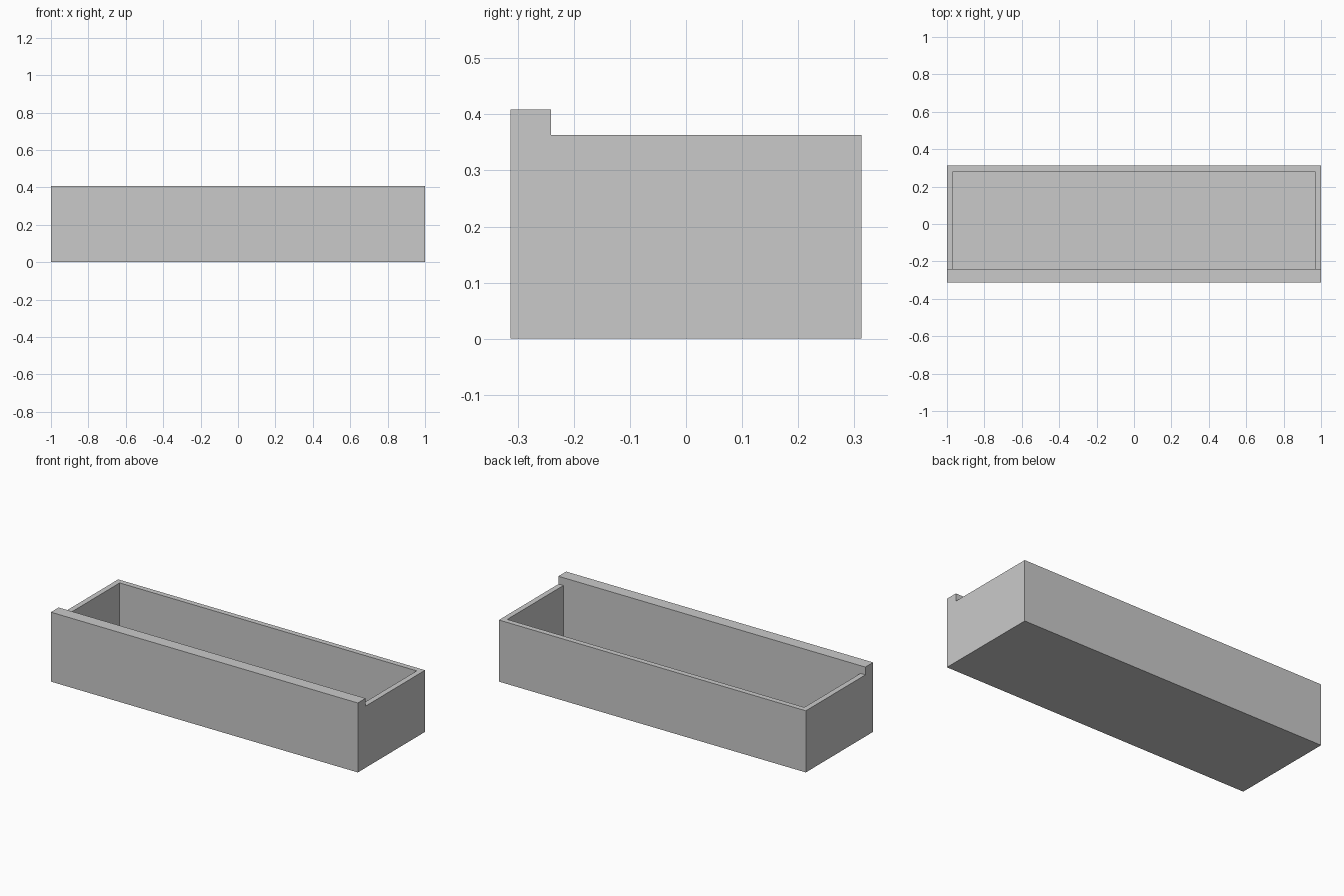
import bpy
import bmesh
from mathutils import Vector

if "Cube" in bpy.data.objects:
    bpy.data.objects.remove(bpy.data.objects["Cube"], do_unlink=True)

HALF_X, HALF_Y = 1.0, 0.313
WALL, FLOOR = 0.032, 0.016
PANEL_BACK = -0.241              # rear face of the thick front panel
PANEL_TOP, RIM = 0.409, 0.363

# Plain grey finish
grey = bpy.data.materials.new("plain grey")
grey.use_nodes = True
colour = (0.59, 0.59, 0.59, 1)
grey.diffuse_color = colour
grey.node_tree.nodes["Principled BSDF"].inputs["Base Color"].default_value = colour

# Stepped side profile, swept across the width
bm = bmesh.new()
profile = [(-HALF_Y, 0), (HALF_Y, 0), (HALF_Y, RIM),
           (PANEL_BACK, RIM), (PANEL_BACK, PANEL_TOP), (-HALF_Y, PANEL_TOP)]
side = bm.faces.new([bm.verts.new((-HALF_X, y, z)) for y, z in profile])
swept = bmesh.ops.extrude_face_region(bm, geom=[side], use_keep_orig=True)
bmesh.ops.translate(bm, vec=(2 * HALF_X, 0, 0),
                    verts=[e for e in swept["geom"] if isinstance(e, bmesh.types.BMVert)])
bmesh.ops.recalc_face_normals(bm, faces=bm.faces[:])


def deck_faces():
    return [f for f in bm.faces if all(abs(v.co.z - RIM) < 1e-5 for v in f.verts)]


# Mark out the opening on the rim, then sink it to the floor
for axis, pos in (("x", WALL - HALF_X), ("x", HALF_X - WALL), ("y", HALF_Y - WALL)):
    normal = Vector((axis == "x", axis == "y", 0))
    deck = deck_faces()
    geom = set(deck)
    for f in deck:
        geom.update(f.verts, f.edges)
    bmesh.ops.bisect_plane(bm, geom=list(geom), plane_co=normal * pos, plane_no=normal)

opening = min(deck_faces(), key=lambda f: f.calc_center_median().length)
sunk = bmesh.ops.extrude_face_region(bm, geom=[opening])
bmesh.ops.translate(bm, vec=(0, 0, FLOOR - RIM),
                    verts=[e for e in sunk["geom"] if isinstance(e, bmesh.types.BMVert)])
if opening.is_valid:
    bmesh.ops.delete(bm, geom=[opening], context="FACES_ONLY")
bmesh.ops.recalc_face_normals(bm, faces=bm.faces[:])

mesh = bpy.data.meshes.new("drawer_box")
bm.to_mesh(mesh)
bm.free()
mesh.materials.append(grey)
drawer = bpy.data.objects.new("drawer_box", mesh)
bpy.context.collection.objects.link(drawer)
